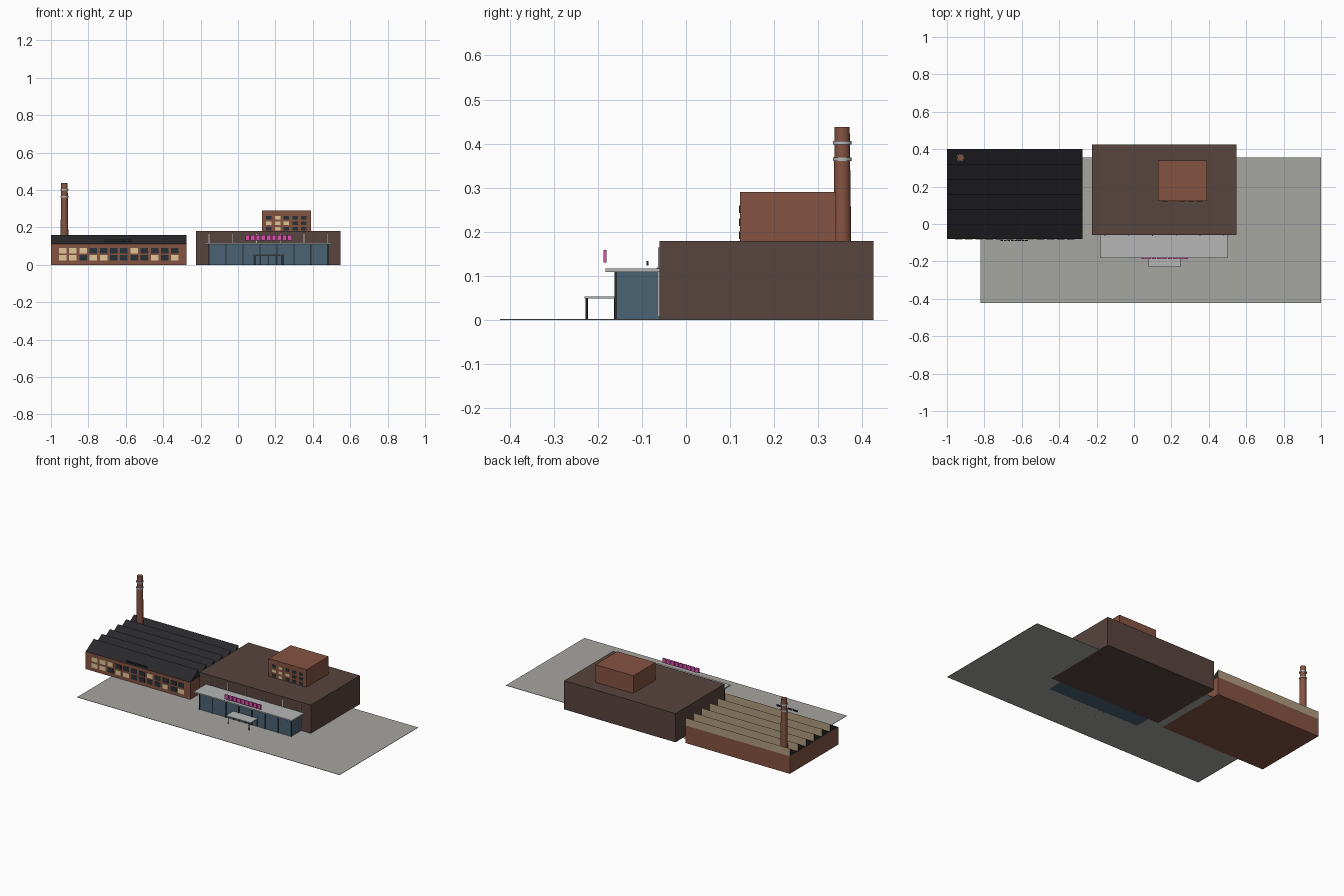
import bpy, bmesh, math, random

if "Cube" in bpy.data.objects:
    bpy.data.objects.remove(bpy.data.objects["Cube"])

random.seed(4)


def mat(name, r, g, b):
    m = bpy.data.materials.new(name)
    m.diffuse_color = [(c / 255) ** 2.2 for c in (r, g, b)] + [1]
    m.use_nodes = True
    m.node_tree.nodes["Principled BSDF"].inputs["Base Color"].default_value = m.diffuse_color
    return m


BRICK = mat("brick", 132, 84, 68)
BROWN = mat("dark_brick", 88, 70, 65)
ROOF = mat("roof", 45, 45, 48)
TAN = mat("roof_glazing", 175, 155, 125)
GLASS = mat("glass", 75, 98, 115)
DARK = mat("dark_frame", 45, 52, 58)
LIT = mat("lit_window", 225, 195, 150)
PINK = mat("pink_light", 220, 80, 175)
METAL = mat("pale_metal", 180, 181, 182)
PAVING = mat("paving", 165, 164, 160)


def finish(name, bm, mats):
    bmesh.ops.recalc_face_normals(bm, faces=bm.faces)
    me = bpy.data.meshes.new(name)
    bm.to_mesh(me)
    bm.free()
    ob = bpy.data.objects.new(name, me)
    bpy.context.collection.objects.link(ob)
    for m in mats:
        me.materials.append(m)
    return ob


def add_box(bm, x0, x1, y0, y1, z0, z1, slot=0):
    vs = bmesh.ops.create_cube(bm, size=1)["verts"]
    for v in vs:
        v.co = (x0 if v.co.x < 0 else x1,
                y0 if v.co.y < 0 else y1,
                z0 if v.co.z < 0 else z1)
    for f in {f for v in vs for f in v.link_faces}:
        f.material_index = slot


def boxes(name, items, *mats):
    bm = bmesh.new()
    for it in items:
        add_box(bm, *it)
    return finish(name, bm, mats)


def cylinder(name, x, y, z0, z1, r0, r1, m, sides=24):
    bm = bmesh.new()
    bmesh.ops.create_cone(bm, cap_ends=True, segments=sides, radius1=r0,
                          radius2=r1, depth=z1 - z0)
    for v in bm.verts:
        v.co.x += x
        v.co.y += y
        v.co.z += (z0 + z1) / 2
    for f in bm.faces:
        f.smooth = len(f.verts) == 4
    ob = finish(name, bm, [m])
    for e in ob.data.edges:
        a, b = (ob.data.vertices[i].co for i in e.vertices)
        e.use_edge_sharp = abs(a.z - b.z) < 1e-6
    return ob


def windows(name, xc, pitch, cols, rows, w, h, y, lit):
    items = []
    for z in rows:
        for i in range(cols):
            x = xc + (i - (cols - 1) / 2) * pitch
            items.append((x - w / 2, x + w / 2, y - 0.002, y + 0.002,
                          z - h / 2, z + h / 2, int(random.random() < lit)))
    return boxes(name, items, DARK, LIT)


# Plaza
boxes("plaza", [(-0.82, 1, -0.422, 0.355, 0.0005, 0.0025)], PAVING)

# Factory hall with sawtooth roof
FX0, FX1, FY0, FY1 = -1.0, -0.275, -0.08, 0.40
boxes("factory_walls", [(FX0, FX1, FY0, FY1, 0, 0.11)], BRICK)
bm = bmesh.new()
step = (FY1 - FY0) / 6
for i in range(6):
    y0 = FY0 + i * step
    y1 = y0 + step
    prof = [(y0, 0.11), (y1, 0.11), (y1, 0.158)]
    a, b = ([bm.verts.new((x, y, z)) for y, z in prof] for x in (FX0, FX1))
    bm.faces.new(a)
    bm.faces.new(b)
    for j in range(3):
        k = (j + 1) % 3
        f = bm.faces.new((a[j], a[k], b[k], b[j]))
        f.material_index = int(j == 1)
finish("sawtooth_roof", bm, [ROOF, TAN])
windows("factory_windows", -0.637, 0.0545, 12, (0.037, 0.075), 0.04, 0.028, FY0, 0.3)
boxes("factory_sign_blocks",
      [(-0.715 + i * 0.019, -0.70 + i * 0.019, -0.09, -0.085, 0.124, 0.134)
       for i in range(8)], DARK)

# Chimney
CX, CY = -0.928, 0.354
cylinder("chimney", CX, CY, 0, 0.438, 0.023, 0.017, BRICK)
for i, z in enumerate((0.365, 0.402)):
    cylinder(f"chimney_band_{i + 1}", CX, CY, z - 0.004, z + 0.004, 0.021, 0.021, METAL)

# Main hall and rooftop tower
boxes("main_hall", [(-0.225, 0.547, -0.06, 0.425, 0, 0.18)], BROWN)
boxes("rooftop_tower", [(0.127, 0.39, 0.122, 0.34, 0.18, 0.29)], BRICK)
windows("tower_windows", 0.2585, 0.047, 5, (0.193, 0.222, 0.251), 0.029, 0.017, 0.122, 0.5)

# Glazed foyer
LX0, LX1 = -0.155, 0.48
boxes("foyer_glass", [(LX0, LX1, -0.158, -0.06, 0, 0.11)], GLASS)
mull = []
for i in range(8):
    x = LX0 + (LX1 - LX0) * i / 7
    mull.append((x - 0.003, x + 0.003, -0.162, -0.156, 0, 0.11))
boxes("foyer_mullions", mull, DARK)
boxes("foyer_canopy", [(-0.18, 0.5, -0.182, -0.06, 0.109, 0.117)], METAL)

# Slim light strips on the hall front
strips = []
for i in range(6):
    x = LX0 + (LX1 - LX0) * i / 5
    strips.append((x - 0.0025, x + 0.0025, -0.064, -0.059, 0.01, 0.165))
boxes("facade_strips", strips, METAL)

# Blank pink blocks on the canopy edge
boxes("canopy_light_blocks",
      [(0.039 + i * 0.0283, 0.062 + i * 0.0283, -0.187, -0.18, 0.131, 0.159)
       for i in range(9)], PINK)

# Entrance doors and porch
boxes("entrance_frame",
      [(0.08, 0.245, -0.163, -0.158, 0.047, 0.05)] +
      [(x - 0.002, x + 0.002, -0.163, -0.158, 0, 0.05)
       for x in (0.082, 0.122, 0.1625, 0.203, 0.243)], DARK)
boxes("porch_roof", [(0.077, 0.248, -0.23, -0.158, 0.049, 0.054)], METAL)
for i, x in enumerate((0.09, 0.235)):
    cylinder(f"porch_post_{i + 1}", x, -0.225, 0, 0.05, 0.0025, 0.0025, DARK, 8)
